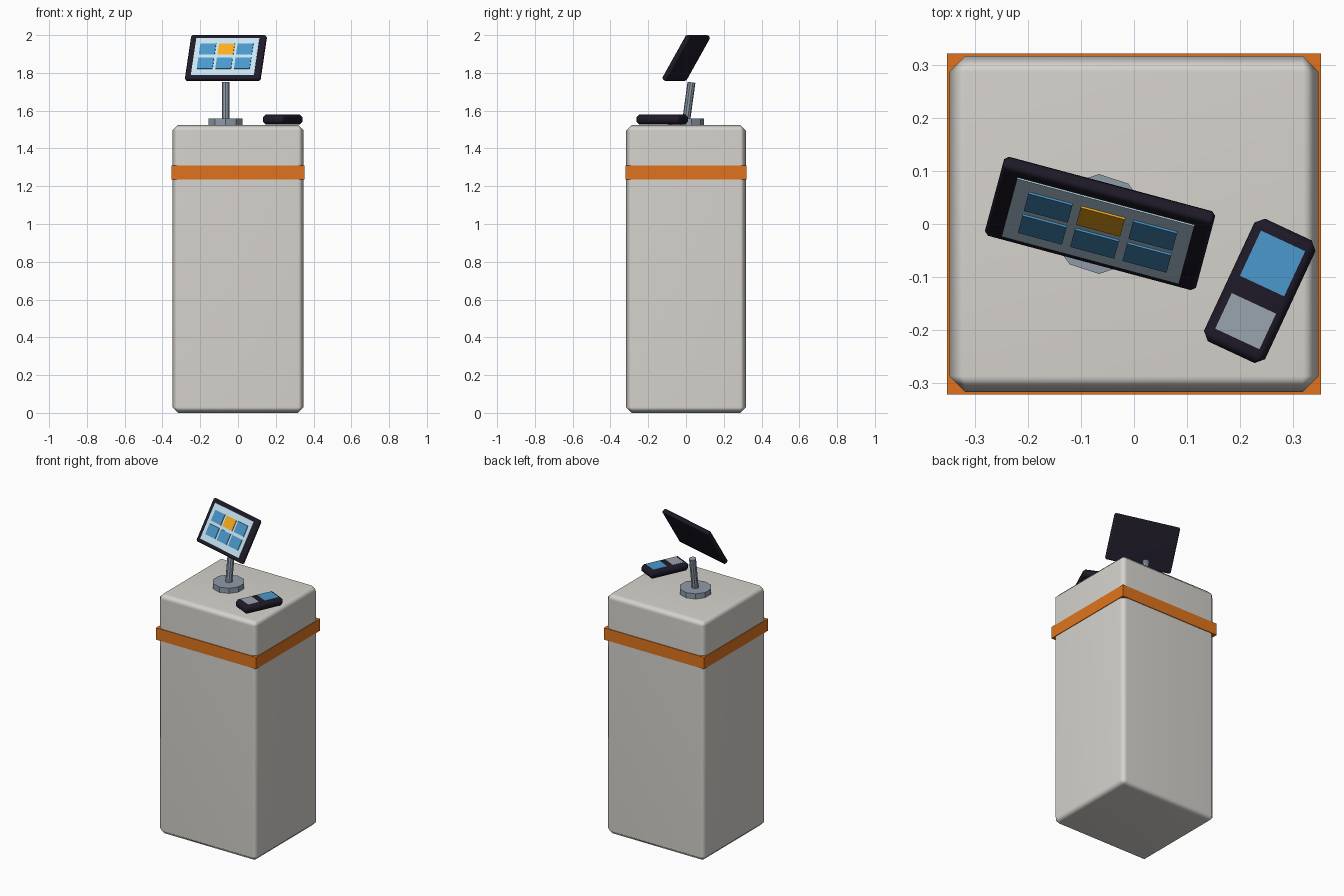
import bpy, bmesh
from math import radians
from mathutils import Matrix, Vector

if "Cube" in bpy.data.objects:
    bpy.data.objects.remove(bpy.data.objects["Cube"])


def material(name, hex_code):
    def lin(c):
        return c / 12.92 if c <= 0.04045 else ((c + 0.055) / 1.055) ** 2.4
    m = bpy.data.materials.new(name)
    m.diffuse_color = [lin(int(hex_code[i:i + 2], 16) / 255) for i in (0, 2, 4)] + [1]
    m.use_nodes = True
    m.node_tree.nodes["Principled BSDF"].inputs["Base Color"].default_value = m.diffuse_color
    return m


SHELL = material("warm_grey", "D6D3CD")
ORANGE = material("orange", "E0741E")
DARK = material("dark_plastic", "1E1A28")
METAL = material("metal", "8F9BA9")
GLASS = material("pale_blue", "C8E4F4")
BLUE = material("blue", "4A98CC")
YELLOW = material("yellow", "F9AE1C")
KEYS = material("key_grey", "9AA4B0")


def finish(name, bm, mat, matrix):
    mesh = bpy.data.meshes.new(name)
    bm.to_mesh(mesh)
    bm.free()
    mesh.materials.append(mat)
    ob = bpy.data.objects.new(name, mesh)
    ob.matrix_world = matrix
    bpy.context.collection.objects.link(ob)
    return ob


def box(name, size, centre, mat, frame=Matrix(), bevel=0):
    bm = bmesh.new()
    bmesh.ops.create_cube(bm, size=1)
    bmesh.ops.scale(bm, vec=size, verts=bm.verts)
    ob = finish(name, bm, mat, frame @ Matrix.Translation(centre))
    if bevel:
        ob.data.shade_smooth()
        mod = ob.modifiers.new("bevel", "BEVEL")
        mod.width = bevel
        mod.segments = 1
        ob.modifiers.new("normals", "WEIGHTED_NORMAL")
    return ob


def rod(name, a, b, radius, sides, mat):
    a, b = Vector(a), Vector(b)
    bm = bmesh.new()
    bmesh.ops.create_cone(bm, cap_ends=True, segments=sides, radius1=radius,
                          radius2=radius, depth=(b - a).length)
    tilt = Matrix.Rotation(-(b - a).angle(Vector((0, 0, 1))), 4, 'X')
    return finish(name, bm, mat, Matrix.Translation((a + b) / 2) @ tilt)


# Pedestal and trim band
box("pedestal", (0.696, 0.633, 1.525), (0, 0, 0.7625), SHELL, bevel=0.03)
box("trim_band", (0.704, 0.642, 0.075), (0, 0, 1.272), ORANGE)

# Monitor stand
rod("stand_base", (-0.066, 0, 1.522), (-0.066, 0, 1.558), 0.094, 10, METAL)
rod("stand_stem", (-0.066, 0, 1.54), (-0.066, 0.029, 1.75), 0.021, 10, METAL)

# Tilted touch screen, local x right, y out the back, z up
screen = (Matrix.Translation((-0.064, 0.001, 1.879))
          @ Matrix.Rotation(radians(-15), 4, 'Z') @ Matrix.Rotation(radians(-30), 4, 'X'))
box("screen_housing", (0.412, 0.03, 0.272), (0, 0, 0), DARK, screen, 0.008)
box("screen_glass", (0.346, 0.006, 0.226), (0, -0.015, 0), GLASS, screen)
for row in range(2):
    for col in range(3):
        mat = YELLOW if (row, col) == (1, 1) else BLUE
        box(f"screen_button_{row}_{col}", (0.086, 0.006, 0.067),
            ((col - 1) * 0.102, -0.019, (row - 0.5) * 0.086), mat, screen)

# Card terminal lying on the top
terminal = Matrix.Translation((0.237, -0.126, 1.5535)) @ Matrix.Rotation(radians(-25), 4, 'Z')
box("terminal_body", (0.127, 0.255, 0.052), (0, 0, 0), DARK, terminal, 0.015)
box("terminal_display", (0.092, 0.094, 0.006), (0, 0.057, 0.0245), BLUE, terminal)
box("terminal_keypad", (0.092, 0.074, 0.006), (0, -0.063, 0.0245), KEYS, terminal)
